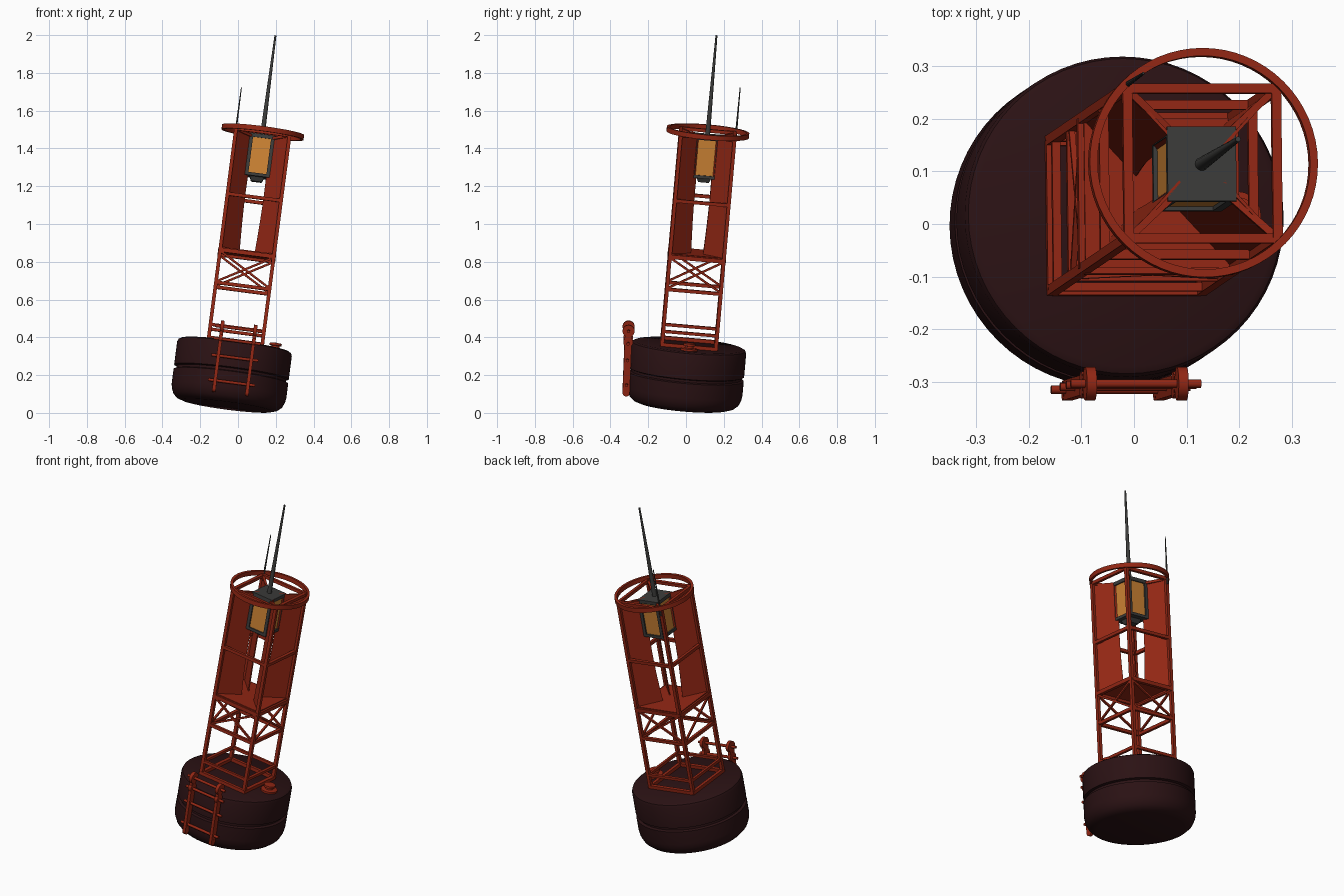
import bpy, bmesh, math
from mathutils import Vector, Matrix, Euler

if "Cube" in bpy.data.objects:
    bpy.data.objects.remove(bpy.data.objects["Cube"])

# Everything is built upright, then leaned over by this matrix
LEAN = Matrix.Translation((-0.058, -0.013, 0.038)) @ Euler((-0.088, 0.13, 0)).to_matrix().to_4x4()


def material(name, rgb):
    m = bpy.data.materials.new(name)
    m.use_nodes = True
    m.diffuse_color = (*rgb, 1)
    m.node_tree.nodes["Principled BSDF"].inputs["Base Color"].default_value = (*rgb, 1)
    return m


RED = material("red paint", (0.29, 0.02, 0.007))
HULL = material("dark hull", (0.024, 0.006, 0.007))
GREY = material("dark grey metal", (0.045, 0.045, 0.043))
AMBER = material("amber glass", (0.62, 0.23, 0.035))


def finish(name, bm, mat, smooth=False):
    bmesh.ops.recalc_face_normals(bm, faces=bm.faces)
    me = bpy.data.meshes.new(name)
    bm.to_mesh(me)
    bm.free()
    me.materials.append(mat)
    if smooth:
        me.shade_smooth()
        me.set_sharp_from_angle(angle=math.radians(35))
    ob = bpy.data.objects.new(name, me)
    bpy.context.collection.objects.link(ob)
    ob.matrix_world = LEAN
    return ob


def add_box(bm, centre, size):
    m = Matrix.Translation(centre) @ Matrix.Diagonal((*size, 1))
    bmesh.ops.create_cube(bm, size=1, matrix=m)


def frame_between(a, b):
    a, b = Vector(a), Vector(b)
    rot = (b - a).to_track_quat("Z", "Y").to_matrix().to_4x4()
    return Matrix.Translation((a + b) / 2) @ rot, (b - a).length


def add_beam(bm, a, b, w):
    m, length = frame_between(a, b)
    bmesh.ops.create_cube(bm, size=1, matrix=m @ Matrix.Diagonal((w, w, length, 1)))


def add_rod(bm, a, b, r1, r2=None, sides=12):
    m, length = frame_between(a, b)
    bmesh.ops.create_cone(bm, cap_ends=True, segments=sides, radius1=r1,
                          radius2=r1 if r2 is None else r2, depth=length, matrix=m)


def lathe(name, profile, mat, x=0, y=0, sides=64, closed=False):
    bm = bmesh.new()
    verts = [bm.verts.new((r, 0, z)) for r, z in profile]
    edges = [bm.edges.new(p) for p in zip(verts, verts[1:])]
    if closed:
        edges.append(bm.edges.new((verts[-1], verts[0])))
    bmesh.ops.spin(bm, geom=verts + edges, axis=(0, 0, 1), cent=(0, 0, 0),
                   angle=math.tau, steps=sides, use_merge=True)
    bmesh.ops.remove_doubles(bm, verts=bm.verts, dist=0.0001)
    bmesh.ops.translate(bm, verts=bm.verts, vec=(x, y, 0))
    return finish(name, bm, mat, True)


# Floating drum with a groove around its middle
R = 0.306
lathe("float_drum", [(0, 0), (0.24, 0), (0.27, 0.01), (0.29, 0.028), (R - 0.004, 0.055), (R, 0.08),
                     (R, 0.158), (R - 0.014, 0.163), (R - 0.014, 0.176), (R, 0.181),
                     (R, 0.305), (R - 0.005, 0.318), (R - 0.018, 0.325), (0, 0.325)], HULL)

# Filler cap on the drum top
lathe("filler_cap", [(0, 0.322), (0.046, 0.322), (0.046, 0.335), (0.022, 0.338), (0.022, 0.348),
                     (0.032, 0.35), (0.032, 0.362), (0, 0.366)], RED, x=0.213, sides=20)

# Tower legs and horizontal rings of beams
H = 0.143
corners = [(-H, -H), (H, -H), (H, H), (-H, H)]
sides = list(zip(corners, corners[1:] + corners[:1]))
bm = bmesh.new()
for x, y in corners:
    add_beam(bm, (x, y, 0.32), (x, y, 1.465), 0.019)
finish("tower_legs", bm, RED)

for name, h, w in [("base_frame", 0.334, 0.02), ("lower_rail", 0.405, 0.016), ("brace_rail", 0.63, 0.018),
                   ("deck_frame", 0.805, 0.022), ("middle_rail", 1.105, 0.018), ("top_frame", 1.455, 0.018)]:
    bm = bmesh.new()
    for a, b in sides:
        add_beam(bm, (*a, h), (*b, h), w)
    finish(name, bm, RED)

# Crossed braces under the deck
bm = bmesh.new()
for a, b in sides:
    add_beam(bm, (*a, 0.635), (*b, 0.80), 0.011)
    add_beam(bm, (*b, 0.635), (*a, 0.80), 0.011)
finish("cross_braces", bm, RED)

# Deck plate
bm = bmesh.new()
add_box(bm, (0, 0, 0.815), (2 * H, 2 * H, 0.012))
finish("deck", bm, RED)

# Four upright reflector plates running inward from the legs
bm = bmesh.new()
low, high, steps = 0.82, 1.45, 8
for cx, cy in corners:
    sx, sy = math.copysign(1, cx), math.copysign(1, cy)
    off = Vector((-sy, sx, 0)).normalized() * 0.003 * sx * sy
    outline = [Vector((cx, cy, high)), Vector((cx, cy, low))]
    for i in range(steps + 1):
        t = i / steps
        bulge = 0.009 * math.sin(math.pi * t)
        outline.append(Vector((sx * (0.042 + bulge), sy * (0.034 + bulge), low + (high - low) * t)))
    front = [bm.verts.new(p + off) for p in outline]
    back = [bm.verts.new(p - off) for p in outline]
    bm.faces.new(front)
    bm.faces.new(back[::-1])
    for i in range(len(outline)):
        j = (i + 1) % len(outline)
        bm.faces.new((front[i], back[i], back[j], front[j]))
finish("reflector_plates", bm, RED)

# Guard ring and the diagonal bars holding the lantern
lathe("guard_ring", [(0.204, 1.453), (0.219, 1.453), (0.219, 1.479), (0.204, 1.479)], RED, closed=True)
bm = bmesh.new()
for x, y in corners:
    add_beam(bm, (x, y, 1.452), (x * 0.42, y * 0.46, 1.435), 0.014)
finish("lantern_bars", bm, RED)

# Lantern: body, corner posts, caps and glass panes
LX, LY, Z0, Z1 = 0.066, 0.071, 1.225, 1.45
mid = (Z0 + Z1) / 2
bm = bmesh.new()
add_box(bm, (0, 0, Z1 - 0.01), (2 * LX, 2 * LY, 0.02))
add_box(bm, (0, 0, Z0 + 0.008), (2 * LX, 2 * LY, 0.016))
for sx in (-1, 1):
    for sy in (-1, 1):
        add_box(bm, (sx * (LX - 0.009), sy * (LY - 0.009), mid), (0.018, 0.018, Z1 - Z0))
finish("lantern_frame", bm, GREY)
bm = bmesh.new()
add_rod(bm, (0, 0, Z0 - 0.025), (0, 0, Z0), 0.04, 0.055, 4)
bmesh.ops.rotate(bm, verts=bm.verts, cent=(0, 0, 0), matrix=Matrix.Rotation(math.pi / 4, 3, "Z"))
finish("lantern_foot", bm, GREY)
bm = bmesh.new()
add_box(bm, (0, 0, mid), (2 * LX - 0.016, 2 * LY - 0.016, Z1 - Z0 - 0.03))
finish("lantern_glass", bm, AMBER)

# Mast on the lantern and thin whip aerial on one leg
bm = bmesh.new()
add_rod(bm, (0, 0, 1.445), (0, 0, 1.985), 0.013, 0.005, 16)
finish("mast", bm, GREY, True)
bm = bmesh.new()
add_rod(bm, (-H, H + 0.008, 1.42), (-H, H + 0.008, 1.70), 0.006, 0.0025, 10)
finish("whip_aerial", bm, GREY, True)

# Ladder: two rails with rounded heads, and rungs poking out past them
bm = bmesh.new()
top, foot = Vector((0, -0.326, 0.385)), Vector((0, -0.31, 0.055))
for side in (-1, 1):
    shift = Vector((0.008 + side * 0.088, 0, 0))
    m, length = frame_between(foot + shift, top + shift)
    bmesh.ops.create_cube(bm, size=1, matrix=m @ Matrix.Diagonal((0.018, 0.038, length, 1)))
    for end, r in ((top, 0.032), (foot, 0.019), (foot.lerp(top, 0.82), 0.026)):
        c, half = end + shift, Vector((0.0095, 0, 0))
        add_rod(bm, c - half, c + half, r, sides=20)
for t in (0.13, 0.53, 0.8, 1.0):
    c = foot.lerp(top, t)
    add_rod(bm, c + Vector((-0.117, 0, 0)), c + Vector((0.133, 0, 0)), 0.008)
finish("ladder", bm, RED, True)
